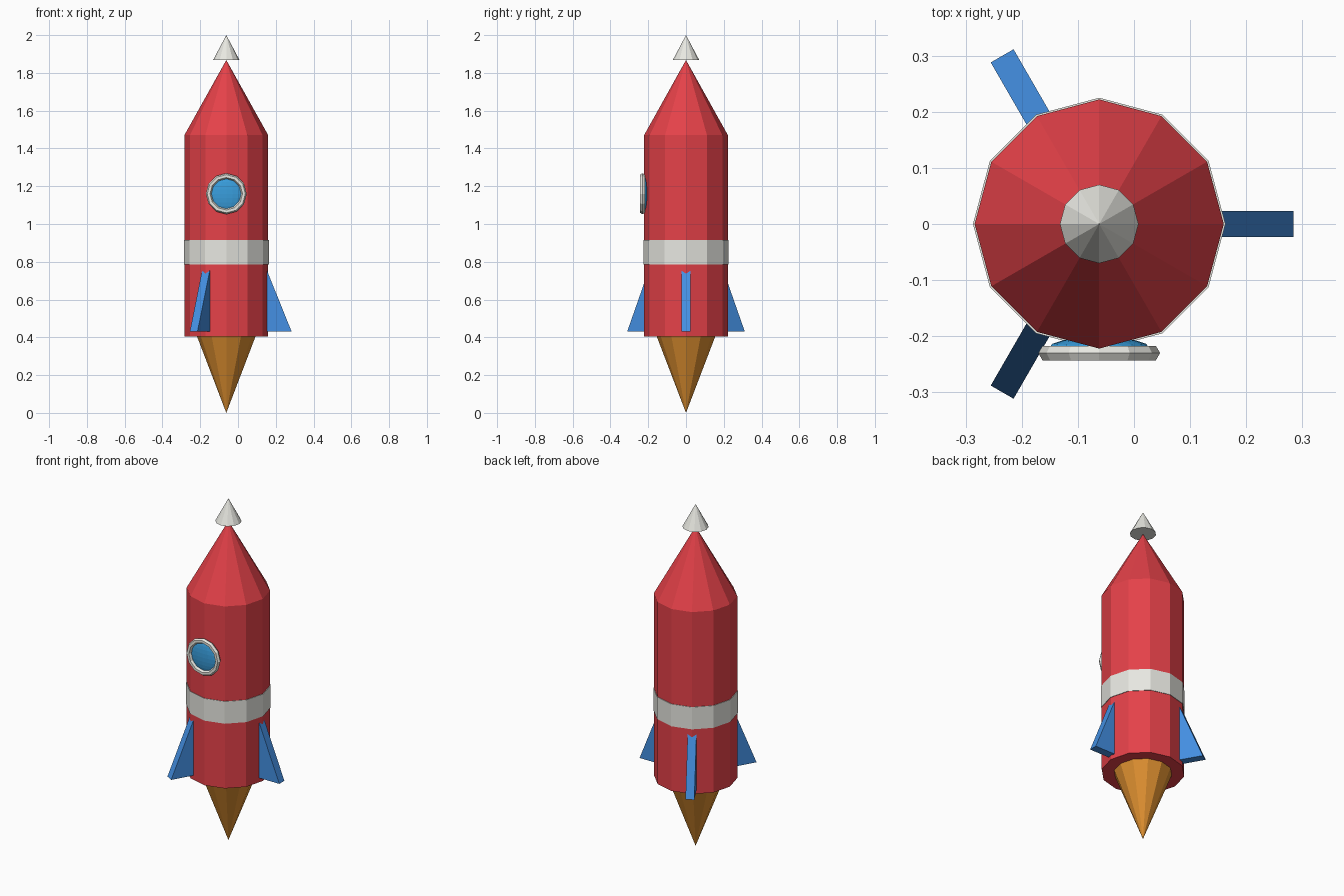
import bpy
import bmesh
from math import radians, sin, cos, pi
from mathutils import Matrix, Vector

if "Cube" in bpy.data.objects:
    bpy.data.objects.remove(bpy.data.objects["Cube"], do_unlink=True)

AXIS_X = -0.062
SIDES = 12
BODY_R = 0.222


def material(name, rgb):
    mat = bpy.data.materials.new(name)
    mat.use_nodes = True
    mat.diffuse_color = (*rgb, 1)
    bsdf = next(n for n in mat.node_tree.nodes if n.type == "BSDF_PRINCIPLED")
    bsdf.inputs["Base Color"].default_value = (*rgb, 1)
    return mat


red = material("red paint", (0.78, 0.053, 0.066))
white = material("off white", (0.80, 0.80, 0.75))
blue = material("fin blue", (0.058, 0.28, 0.77))
glass = material("window blue", (0.04, 0.34, 0.72))
orange = material("flame orange", (0.74, 0.28, 0.03))


def finish(name, bm, mat, location=(AXIS_X, 0, 0)):
    bmesh.ops.recalc_face_normals(bm, faces=bm.faces)
    mesh = bpy.data.meshes.new(name)
    bm.to_mesh(mesh)
    bm.free()
    mesh.materials.append(mat)
    obj = bpy.data.objects.new(name, mesh)
    obj.location = location
    bpy.context.collection.objects.link(obj)
    return obj


def tapered(name, r_low, r_high, z_low, z_high, mat):
    """Capped faceted cylinder or cone on the rocket's axis."""
    bm = bmesh.new()
    bmesh.ops.create_cone(
        bm, cap_ends=True, segments=SIDES, radius1=r_low, radius2=r_high,
        depth=z_high - z_low,
        matrix=Matrix.Translation((0, 0, (z_low + z_high) / 2)))
    bmesh.ops.remove_doubles(bm, verts=bm.verts, dist=1e-5)
    return finish(name, bm, mat)


# Hull, nose, tip, band and flame
tapered("body", BODY_R, BODY_R, 0.405, 1.47, red)
tapered("nose_cone", BODY_R, 0, 1.47, 1.868, red)
tapered("nose_tip", 0.07, 0, 1.868, 2.0, white)
tapered("band", BODY_R + 0.003, BODY_R + 0.003, 0.785, 0.915, white)
tapered("flame", 0, 0.155, 0, 0.405, orange)


# Three triangular fins around the hull
def fin(name, angle):
    profile = [(0.18, 0.43), (0.346, 0.43), (0.206, 0.777), (0.18, 0.777)]
    half = 0.0235
    bm = bmesh.new()
    face = bm.faces.new([bm.verts.new((r, -half, z)) for r, z in profile])
    grown = bmesh.ops.extrude_face_region(bm, geom=[face])["geom"]
    moved = [v for v in grown if isinstance(v, bmesh.types.BMVert)]
    bmesh.ops.translate(bm, verts=moved, vec=(0, 2 * half, 0))
    obj = finish(name, bm, blue)
    obj.rotation_euler.z = radians(angle)


for label, angle in (("left", 0), ("back_right", 120), ("front_right", 240)):
    fin(label + "_fin", angle)

# Window ring: a hexagonal section swept round a twelve-sided circle
major, minor, section = 0.0935, 0.015, 6
bm = bmesh.new()
loops = []
for i in range(SIDES):
    a = 2 * pi * i / SIDES
    loop = []
    for j in range(section):
        b = 2 * pi * j / section
        r = major + minor * cos(b)
        loop.append(bm.verts.new((r * cos(a), minor * sin(b), r * sin(a))))
    loops.append(loop)
for i in range(SIDES):
    here, after = loops[i], loops[(i + 1) % SIDES]
    for j in range(section):
        k = (j + 1) % section
        bm.faces.new((here[j], here[k], after[k], after[j]))
finish("window_ring", bm, white, (AXIS_X, -0.23, 1.16))

# Window glass: a flattened ball facing the front
bm = bmesh.new()
bmesh.ops.create_uvsphere(bm, u_segments=16, v_segments=12, radius=0.09)
bmesh.ops.scale(bm, verts=bm.verts, vec=Vector((1, 0.22, 1)))
finish("window_glass", bm, glass, (AXIS_X, -0.221, 1.16))
